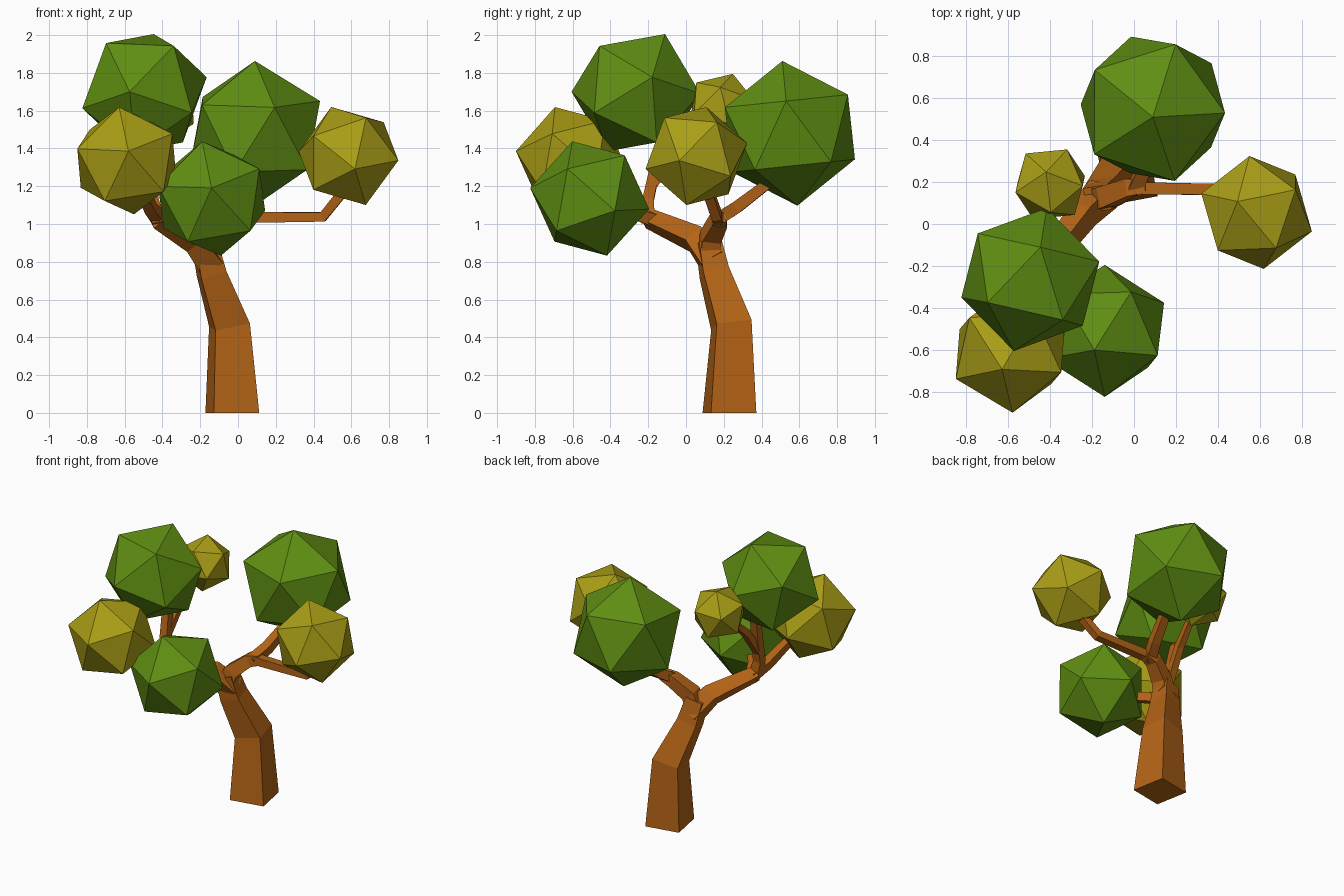
import bpy, bmesh
from mathutils import Vector, Matrix

if "Cube" in bpy.data.objects:
    bpy.data.objects.remove(bpy.data.objects["Cube"])


def material(name, rgb):
    m = bpy.data.materials.new(name)
    m.diffuse_color = (*rgb, 1)
    m.use_nodes = True
    m.node_tree.nodes["Principled BSDF"].inputs["Base Color"].default_value = m.diffuse_color
    return m


BARK = material("bark", (0.45, 0.125, 0.008))
GREEN = material("green_leaves", (0.115, 0.27, 0.006))
YELLOW = material("yellow_leaves", (0.40, 0.34, 0.008))


def finish(bm, name, mat):
    bmesh.ops.recalc_face_normals(bm, faces=bm.faces)
    me = bpy.data.meshes.new(name)
    bm.to_mesh(me)
    bm.free()
    me.materials.append(mat)
    ob = bpy.data.objects.new(name, me)
    bpy.context.collection.objects.link(ob)


def limb(name, path, side=(0.24, 0.045, 0), flat_start=False):
    """Square tapered tube; path holds (x, y, z, half_width)."""
    pts = [Vector(p[:3]) for p in path]
    bm = bmesh.new()
    rings, u = [], Vector(side)
    for i, p in enumerate(pts):
        a = (p - pts[i - 1]).normalized() if i else Vector()
        b = (pts[i + 1] - p).normalized() if i + 1 < len(pts) else Vector()
        t = (a + b).normalized()
        if flat_start and i == 0:
            t = Vector((0, 0, 1))
        u = (u - t * u.dot(t)).normalized()
        v, h = t.cross(u), path[i][3]
        rings.append([bm.verts.new(p + (u * s + v * q) * h)
                      for s, q in ((-1, -1), (1, -1), (1, 1), (-1, 1))])
    for r, s in zip(rings, rings[1:]):
        for k in range(4):
            n = (k + 1) % 4
            bm.faces.new((r[k], r[n], s[n], s[k]))
    bm.faces.new(rings[0][::-1])
    bm.faces.new(rings[-1])
    finish(bm, name, BARK)


def frame(a, b):
    x = a.normalized()
    y = (b - x * b.dot(x)).normalized()
    return Matrix((x, y, x.cross(y))).transposed()


def leaf_ball(name, mat, centre, radius, v0, v1):
    """Icosahedron turned so two neighbouring corners point at v0 and v1."""
    c = Vector(centre)
    bm = bmesh.new()
    bmesh.ops.create_icosphere(bm, subdivisions=1, radius=radius)
    bm.verts.ensure_lookup_table()
    p = bm.verts[0]
    q = p.link_edges[0].other_vert(p)
    rot = frame(Vector(v0) - c, Vector(v1) - c) @ frame(p.co, q.co).transposed()
    bmesh.ops.transform(bm, matrix=Matrix.Translation(c) @ rot.to_4x4(), verts=bm.verts)
    finish(bm, name, mat)


# Trunk and the two main limbs
limb("trunk", [(-0.03, 0.23, 0, 0.122), (-0.045, 0.24, 0.465, 0.094),
               (-0.14, 0.15, 0.74, 0.07), (-0.175, 0.12, 0.90, 0.06)], flat_start=True)
limb("left_limb", [(-0.145, 0.145, 0.79, 0.065), (-0.24, 0.05, 0.92, 0.056),
                   (-0.43, -0.20, 1.03, 0.04)])
limb("right_limb", [(-0.17, 0.12, 0.82, 0.055), (-0.13, 0.13, 0.93, 0.05),
                    (-0.02, 0.175, 1.02, 0.042), (0.06, 0.18, 1.04, 0.032)])

# Thin branches reaching into the foliage
limb("right_branch", [(0.0, 0.17, 1.035, 0.03), (0.45, 0.165, 1.038, 0.026),
                      (0.54, 0.125, 1.15, 0.026), (0.57, 0.09, 1.28, 0.02)], (0, 1, 0))
limb("back_branch", [(0.0, 0.16, 1.02, 0.034), (0.05, 0.27, 1.09, 0.032),
                     (0.11, 0.48, 1.25, 0.026)], (1, 0, 0))
limb("upper_left_branch", [(-0.42, -0.20, 1.01, 0.035), (-0.45, -0.20, 1.13, 0.03),
                           (-0.47, -0.13, 1.45, 0.026)], (1, 0, 0))
limb("front_left_branch", [(-0.41, -0.17, 1.02, 0.035), (-0.46, -0.29, 1.08, 0.03),
                           (-0.55, -0.50, 1.25, 0.024)], (1, 0, 0))
limb("front_branch", [(-0.41, -0.17, 1.02, 0.035), (-0.36, -0.26, 1.05, 0.03),
                      (-0.22, -0.42, 1.08, 0.024)], (1, 0, 0))
limb("back_left_branch", [(-0.46, -0.18, 1.2, 0.025), (-0.44, -0.06, 1.38, 0.024),
                          (-0.41, 0.12, 1.55, 0.018)], (1, 0, 0))

# Foliage
leaf_ball("back_foliage", GREEN, (0.09, 0.55, 1.48), 0.385,
          (0.09, 0.51, 1.865), (0.43, 0.53, 1.65))
leaf_ball("top_left_foliage", GREEN, (-0.495, -0.265, 1.695), 0.35,
          (-0.57, -0.59, 1.70), (-0.33, -0.44, 1.95))
leaf_ball("front_foliage", GREEN, (-0.14, -0.51, 1.135), 0.32,
          (-0.14, -0.82, 1.19), (-0.19, -0.60, 1.44))
leaf_ball("left_foliage", YELLOW, (-0.59, -0.605, 1.335), 0.30,
          (-0.58, -0.895, 1.385), (-0.63, -0.69, 1.62))
leaf_ball("right_foliage", YELLOW, (0.585, 0.055, 1.36), 0.28,
          (0.62, -0.22, 1.29), (0.845, -0.06, 1.33))
leaf_ball("small_back_foliage", YELLOW, (-0.40, 0.19, 1.615), 0.19,
          (-0.42, 0.25, 1.80), (-0.40, 0.06, 1.78))
